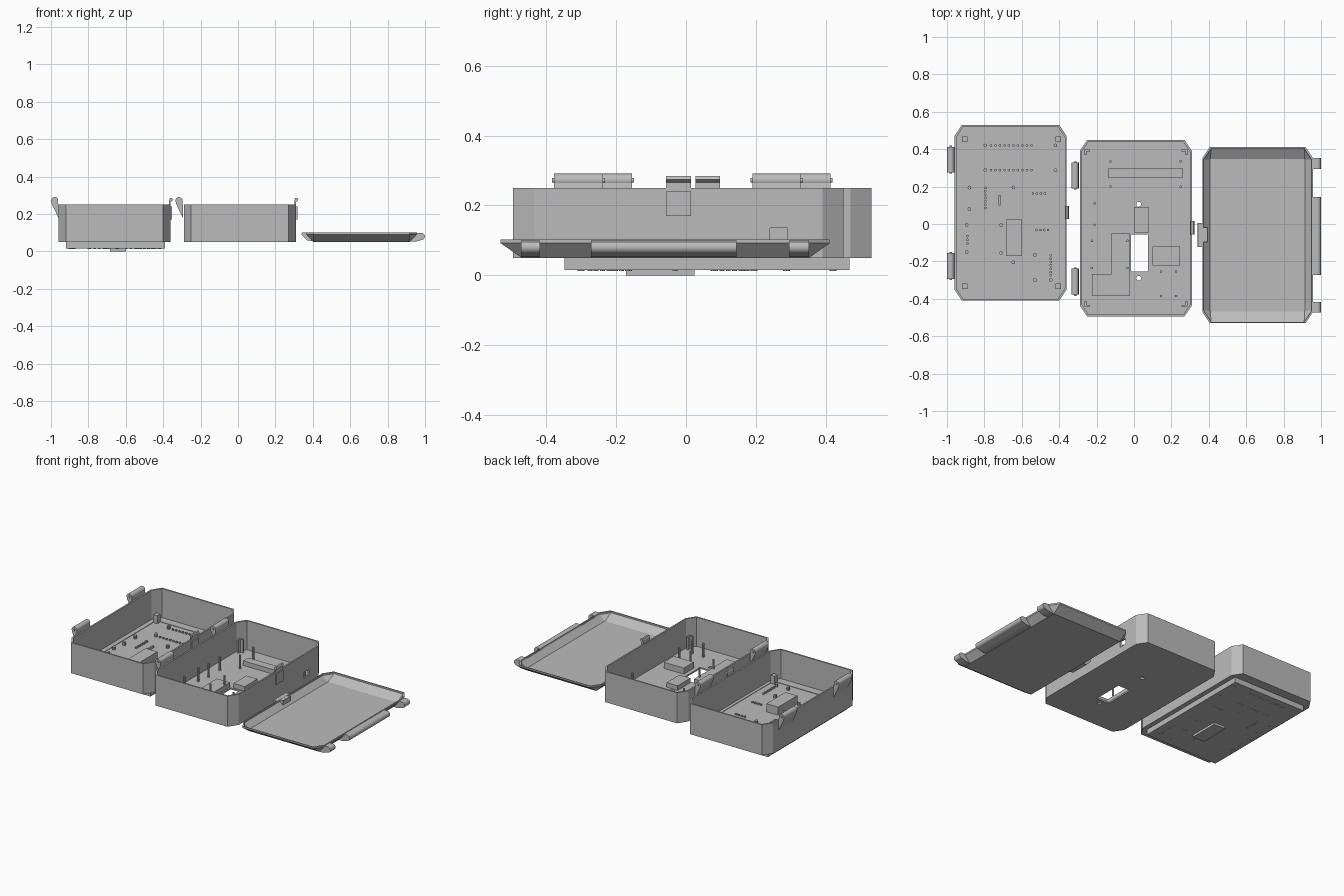
import bpy, bmesh
from mathutils import Vector

if "Cube" in bpy.data.objects:
    bpy.data.objects.remove(bpy.data.objects["Cube"])

grey = bpy.data.materials.new("plain grey")
grey.use_nodes = True
COLOUR = (0.5, 0.5, 0.5, 1)
grey.diffuse_color = COLOUR
grey.node_tree.nodes["Principled BSDF"].inputs["Base Color"].default_value = COLOUR


def finish(name, bm):
    bmesh.ops.recalc_face_normals(bm, faces=bm.faces)
    mesh = bpy.data.meshes.new(name)
    bm.to_mesh(mesh)
    bm.free()
    mesh.materials.append(grey)
    ob = bpy.data.objects.new(name, mesh)
    bpy.context.collection.objects.link(ob)
    return ob


def prism(name, points, depth):
    """Extrude a closed outline of 3D points along a vector."""
    bm = bmesh.new()
    face = bm.faces.new([bm.verts.new(p) for p in points])
    new = bmesh.ops.extrude_face_region(bm, geom=[face])["geom"]
    bmesh.ops.translate(bm, vec=Vector(depth),
                        verts=[v for v in new if isinstance(v, bmesh.types.BMVert)])
    return finish(name, bm)


def block(name, x0, x1, y0, y1, z0, z1):
    return prism(name, [(x0, y0, z0), (x1, y0, z0), (x1, y1, z0), (x0, y1, z0)],
                 (0, 0, z1 - z0))


def rod(name, centre, radius, length, axis="Z", sides=12):
    bpy.ops.mesh.primitive_cylinder_add(
        vertices=sides, radius=radius, depth=length, location=centre,
        rotation=(1.5708, 0, 0) if axis == "Y" else (0, 0, 0))
    ob = bpy.context.object
    ob.name = name
    ob.data.materials.append(grey)
    bpy.ops.object.shade_smooth_by_angle()
    return ob


def pins(name, spots, radius, z0, z1):
    """Many small upright pins gathered in one mesh."""
    bm = bmesh.new()
    for x, y in spots:
        new = bmesh.ops.create_cone(bm, cap_ends=True, segments=8, radius1=radius,
                                    radius2=radius, depth=z1 - z0)["verts"]
        bmesh.ops.translate(bm, verts=new, vec=(x, y, (z0 + z1) / 2))
    return finish(name, bm)


def octagon(x0, x1, y0, y1, z, cx=0.04, cy=0.06):
    return [(x0 + cx, y0, z), (x1 - cx, y0, z), (x1, y0 + cy, z), (x1, y1 - cy, z),
            (x1 - cx, y1, z), (x0 + cx, y1, z), (x0, y1 - cy, z), (x0, y0 + cy, z)]


def cut(ob, cutter):
    mod = ob.modifiers.new("cut", "BOOLEAN")
    mod.operation, mod.solver, mod.object = "DIFFERENCE", "EXACT", cutter
    bpy.context.view_layer.objects.active = ob
    bpy.ops.object.modifier_apply(modifier=mod.name)
    bpy.data.objects.remove(cutter)


WALL, BASE, FLOOR, TOP = 0.01, 0.05, 0.06, 0.25


def case(name, x0, x1, y0, y1):
    """Open tray with clipped corners."""
    ob = prism(name, octagon(x0, x1, y0, y1, BASE), (0, 0, TOP - BASE))
    inner = octagon(x0 + WALL, x1 - WALL, y0 + WALL, y1 - WALL, FLOOR, 0.037, 0.056)
    cut(ob, prism("cutter", inner, (0, 0, 0.3)))
    return ob


def hinge(name, x, y0, y1):
    """Knuckle on a tapered arm beside the wall at x."""
    outline = [(x, 0.18), (x, 0.25), (x - 0.005, 0.277), (x - 0.02, 0.288), (x - 0.036, 0.27),
               (x - 0.036, 0.255)]
    prism(name + "_arm", [(px, y0, pz) for px, pz in outline], (0, y1 - y0, 0))
    mid = (x - 0.02, (y0 + y1) / 2, 0.272)
    rod(name + "_knuckle", mid, 0.019, y1 - y0, "Y", 24)
    rod(name + "_pivot", mid, 0.007, y1 - y0 + 0.012, "Y")


def clip(name, x, y0, y1):
    """Thin tongue with a hooked tip and a catch pad on the wall."""
    outline = [(x - 0.008, 0.2), (x, 0.2), (x, 0.265), (x + 0.013, 0.275), (x + 0.008, 0.285),
               (x - 0.004, 0.285), (x - 0.008, 0.275)]
    prism(name + "_tongue", [(px, y0, pz) for px, pz in outline], (0, y1 - y0, 0))
    block(name + "_pad", x - 0.002, x + 0.008, y0, y1, 0.17, 0.24)


# Board case
board_case = case("board_case", -0.96, -0.36, -0.41, 0.53)
cut(board_case, block("cutter", -0.92, -0.39, -0.347, 0.468, 0, 0.1))
block("board", -0.92, -0.39, -0.347, 0.468, 0.015, 0.057)
block("display_block", -0.685, -0.6, -0.172, 0.025, 0, 0.11)
block("small_slot_part", -0.725, -0.715, 0.1, 0.155, 0.05, 0.07)
for x in (-0.92, -0.42):
    for y in (-0.347, 0.438):
        block("corner_post", x, x + 0.03, y, y + 0.03, 0.05, 0.11)

# Rows of contacts: start x, start y, step x, step y, count
rows = [(-0.765, 0.42, 0.024, 0, 10), (-0.765, 0.288, 0.024, 0, 10),
        (-0.54, 0.163, 0.021, 0, 4), (-0.52, -0.032, 0.02, 0, 4),
        (-0.795, 0.085, 0, 0.018, 7), (-0.89, -0.105, 0, 0.02, 3),
        (-0.445, -0.275, 0, 0.018, 7)]
contacts = [(x + dx * i, y + dy * i) for x, y, dx, dy, n in rows for i in range(n)]
pins("contacts", contacts, 0.007, 0.013, 0.066)
pins("board_pegs", [(-0.88, 0.195), (-0.88, 0.08), (-0.645, 0.195), (-0.71, -0.005),
                    (-0.895, -0.005), (-0.71, -0.155), (-0.895, -0.15), (-0.645, -0.205),
                    (-0.53, -0.165), (-0.53, -0.3), (-0.445, -0.3), (-0.795, 0.42),
                    (-0.42, 0.42), (-0.795, 0.288), (-0.42, 0.288)], 0.01, 0.013, 0.078)
hinge("board_hinge_back", -0.96, 0.275, 0.413)
hinge("board_hinge_front", -0.96, -0.293, -0.155)
clip("board_clip", -0.36, 0.027, 0.097)

# Middle case with window, screw holes and side port
middle_case = case("middle_case", -0.29, 0.31, -0.495, 0.45)
cut(middle_case, block("cutter", -0.015, 0.075, -0.255, -0.055, 0, 0.1))
cut(middle_case, block("cutter", 0.28, 0.33, 0.24, 0.29, 0.095, 0.135))
for y in (0.105, -0.29):
    cut(middle_case, rod("cutter", (0.025, y, 0.05), 0.013, 0.1, "Z", 16))
block("plug_part", 0, 0.08, -0.045, 0.087, 0.055, 0.09)
block("side_part", 0.1, 0.245, -0.223, -0.12, 0.055, 0.1)
block("long_part", -0.135, 0.26, 0.247, 0.3, 0.055, 0.09)
ell = [(-0.225, -0.385), (-0.025, -0.385), (-0.025, -0.047), (-0.12, -0.047),
       (-0.12, -0.268), (-0.225, -0.268)]
prism("stepped_part", [(x, y, 0.055) for x, y in ell], (0, 0, 0.035))
posts = [(x, y) for x in (-0.125, 0.25) for y in (0.2, 0.335)]
posts += [(x, y) for x in (-0.225, -0.035) for y in (-0.09, -0.235)]
posts += [(x, y) for x in (0.145, 0.225) for y in (-0.253, -0.385)]
posts += [(-0.21, 0.11), (-0.21, -0.005)]
pins("mount_pins", posts, 0.007, 0.055, 0.15)
for sx in (-1, 1):
    for sy in (-1, 1):
        x, y = 0.01 + sx * 0.275, -0.022 + sy * 0.42
        arms = [(0, 0), (0.03, 0), (0.03, 0.01), (0.01, 0.01), (0.01, 0.03), (0, 0.03)]
        prism("corner_bracket", [(x - sx * a, y - sy * b, 0.055) for a, b in arms],
              (0, 0, 0.09))
hinge("middle_hinge_back", -0.295, 0.19, 0.328)
hinge("middle_hinge_front", -0.295, -0.378, -0.238)
clip("middle_clip", 0.31, -0.057, 0.015)


# Flared lid: rectangle below, clipped corners at the rim
def lid_shape(bm, inset, z_floor):
    low = octagon(0.403 + inset / 2, 0.917 - inset / 2, -0.47 + inset / 2, 0.352 - inset / 2,
                  z_floor, 0.002, 0.002)
    rim = [(0.365 + inset, 0.957 - inset, -0.53 + inset, 0.411 - inset, z)
           for z in (0.092, 0.102)]
    return [[bm.verts.new(p) for p in ring]
            for ring in [low] + [octagon(*r, 0.04, 0.06) for r in rim]]


bm = bmesh.new()
outer, inner = lid_shape(bm, 0, 0.05), lid_shape(bm, 0.007, 0.058)
bm.faces.new(outer[0])
bm.faces.new(inner[0])
for low, high in (outer[:2], outer[1:], inner[:2], inner[1:], (outer[2], inner[2])):
    for i in range(8):
        j = (i + 1) % 8
        bm.faces.new((low[i], low[j], high[j], high[i]))
finish("lid", bm)

# Lid hinge knuckles and front latch
arm = [(0.915, 0.052), (0.95, 0.053), (0.985, 0.063), (0.998, 0.08), (0.993, 0.095),
       (0.975, 0.1), (0.953, 0.1), (0.945, 0.085)]
for y0, y1 in ((-0.472, -0.418), (-0.272, 0.145), (0.295, 0.352)):
    prism("lid_hinge", [(x, y0, z) for x, z in arm], (0, y1 - y0, 0))
    rod("lid_knuckle", (0.98, (y0 + y1) / 2, 0.081), 0.019, y1 - y0, "Y", 24)
latch = [(0.4, 0.055), (0.368, 0.06), (0.34, 0.09), (0.342, 0.102), (0.366, 0.102), (0.37, 0.093)]
prism("lid_latch", [(x, -0.122, z) for x, z in latch], (0, 0.127, 0))
block("lid_latch_pad", 0.365, 0.393, -0.097, -0.02, 0.07, 0.101)
